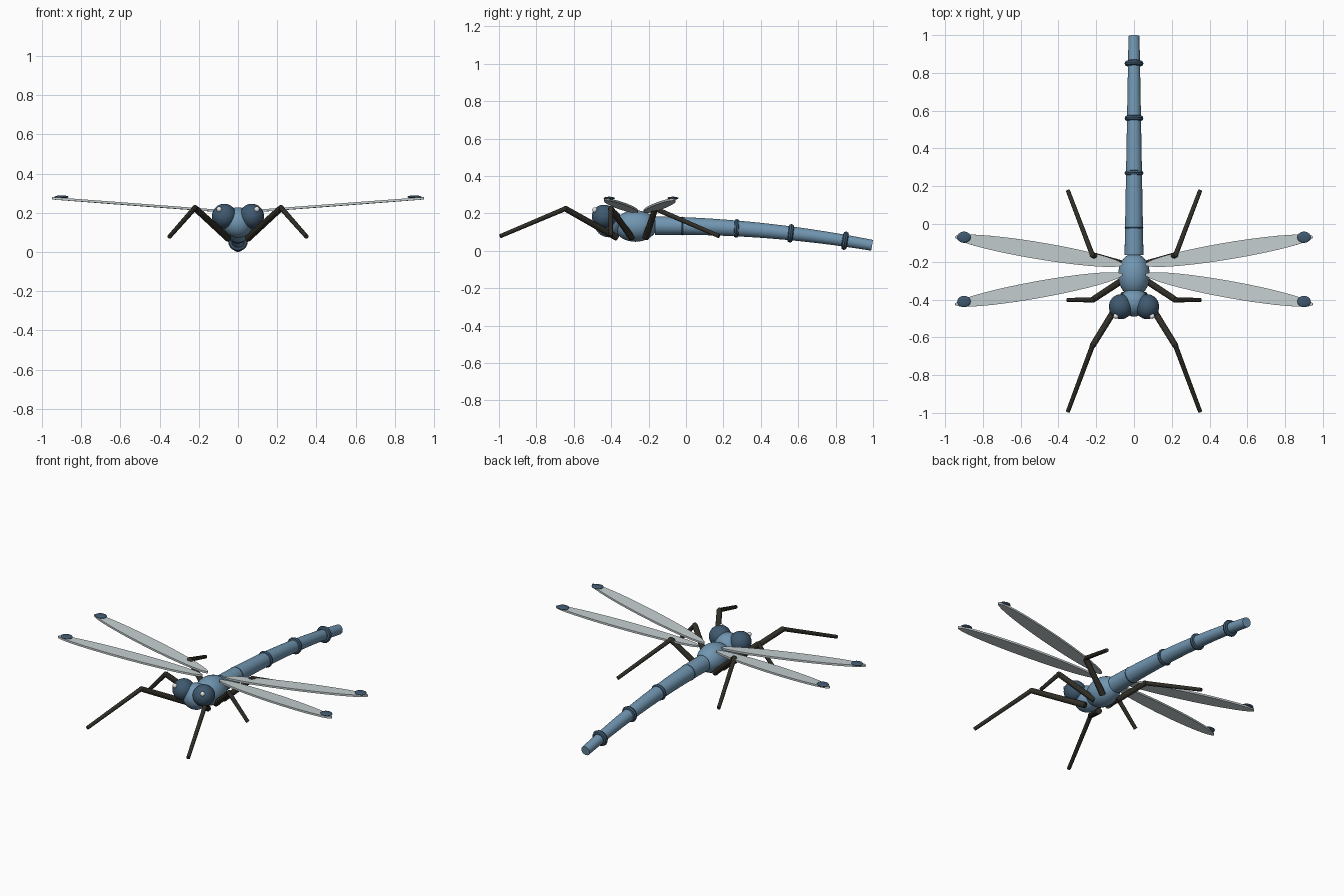
import bpy, bmesh, math
from mathutils import Vector, Matrix

if "Cube" in bpy.data.objects:
    bpy.data.objects.remove(bpy.data.objects["Cube"])


def material(name, rgb):
    m = bpy.data.materials.new(name)
    m.diffuse_color = (*rgb, 1)
    m.use_nodes = True
    m.node_tree.nodes["Principled BSDF"].inputs["Base Color"].default_value = m.diffuse_color
    return m


BLUE = material("body blue", (0.165, 0.305, 0.44))
DARK = material("dark blue", (0.05, 0.1, 0.16))
LEG = material("leg brown", (0.03, 0.027, 0.02))
WING = material("wing grey", (0.56, 0.62, 0.63))
WHITE = material("eye glint white", (0.85, 0.87, 0.88))


def finish(name, bm, mat):
    bmesh.ops.recalc_face_normals(bm, faces=bm.faces)
    me = bpy.data.meshes.new(name)
    bm.to_mesh(me)
    bm.free()
    me.materials.append(mat)
    ob = bpy.data.objects.new(name, me)
    bpy.context.collection.objects.link(ob)
    bpy.ops.object.select_all(action='DESELECT')
    ob.select_set(True)
    bpy.context.view_layer.objects.active = ob
    bpy.ops.object.shade_smooth_by_angle(angle=math.radians(40))
    return ob


def ellipsoid(name, centre, size, mat, seg=32):
    bm = bmesh.new()
    bmesh.ops.create_uvsphere(bm, u_segments=seg, v_segments=seg // 2, radius=1,
                              matrix=Matrix.Translation(centre) @ Matrix.Diagonal((*size, 1)))
    return finish(name, bm, mat)


def frame(origin, direction):
    """Matrix whose z axis runs along direction."""
    rot = Vector(direction).to_track_quat('Z', 'Y').to_matrix().to_4x4()
    return Matrix.Translation(origin) @ rot


def rod(name, a, b, r1, r2, mat):
    a, b = Vector(a), Vector(b)
    bm = bmesh.new()
    bmesh.ops.create_cone(bm, cap_ends=True, segments=12, radius1=r1, radius2=r2,
                          depth=(b - a).length, matrix=frame((a + b) / 2, b - a))
    return finish(name, bm, mat)


def loft(name, rings, mat, closed=False):
    """Skin a list of equal-length point rings; cap the ends unless closed."""
    bm = bmesh.new()
    vs = [[bm.verts.new(p) for p in ring] for ring in rings]
    n, m = len(vs), len(vs[0])
    for i in range(n if closed else n - 1):
        p, q = vs[i], vs[(i + 1) % n]
        for j in range(m):
            bm.faces.new((p[j], p[(j + 1) % m], q[(j + 1) % m], q[j]))
    if not closed:
        bm.faces.new(vs[0])
        bm.faces.new(vs[-1])
    return finish(name, bm, mat)


def circle(mtx, r, z=0.0, n=24):
    return [mtx @ Vector((r * math.cos(2 * math.pi * k / n),
                          r * math.sin(2 * math.pi * k / n), z)) for k in range(n)]


# abdomen: drooping tapered tube
Y0, Y1 = -0.165, 0.995


def abdomen_frame(y):
    t = y - Y0
    return frame((0, y, 0.134 - 0.078 * t * t), (0, 1, -0.156 * t))


tube = []
for i in range(25):
    y = Y0 + (Y1 - Y0) * i / 24
    tube.append(circle(abdomen_frame(y), 0.05 - 0.018 * (y - Y0)))
loft("abdomen", tube, BLUE)

# raised bands around the abdomen
for i in range(4):
    f = abdomen_frame(-0.02 + 0.29 * i)
    band = []
    for k in range(8):
        a = 2 * math.pi * k / 8
        band.append(circle(f, 0.035 + 0.015 * math.cos(a), 0.015 * math.sin(a)))
    loft(f"abdomen_band_{i + 1}", band, DARK, closed=True)

# thorax and head
ellipsoid("thorax", (0, -0.27, 0.132), (0.084, 0.115, 0.084), BLUE)
ellipsoid("head", (0, -0.415, 0.15), (0.078, 0.075, 0.078), BLUE)

LEGS = {  # hip, knee and foot on the right-hand side
    "front": ((0.05, -0.37, 0.07), (0.22, -0.645, 0.225), (0.35, -0.993, 0.078)),
    "middle": ((0.05, -0.29, 0.07), (0.22, -0.402, 0.225), (0.35, -0.402, 0.078)),
    "rear": ((0.05, -0.215, 0.07), (0.22, -0.165, 0.225), (0.35, 0.177, 0.078)),
}
WINGS = {  # root, tip and tip-spot position
    "front": ((0.06, -0.267, 0.207), (0.948, -0.426, 0.274), (0.9, -0.41, 0.281)),
    "hind": ((0.06, -0.215, 0.207), (0.948, -0.068, 0.274), (0.9, -0.07, 0.281)),
}

for s, side in ((-1, "left"), (1, "right")):
    def mir(p):
        return Vector((s * p[0], p[1], p[2]))

    # eyes with a small glint
    ellipsoid(f"eye_{side}", mir((0.07, -0.438, 0.183)), (0.063, 0.066, 0.063), DARK)
    ellipsoid(f"eye_glint_{side}", mir((0.096, -0.488, 0.218)), (0.014,) * 3, WHITE, 16)

    # legs: thigh, knee joint and shin
    for name, pts in LEGS.items():
        hip, knee, foot = map(mir, pts)
        rod(f"{name}_thigh_{side}", hip, knee, 0.018, 0.016, LEG)
        ellipsoid(f"{name}_knee_{side}", knee, (0.0145,) * 3, LEG, 12)
        rod(f"{name}_shin_{side}", knee, foot, 0.013, 0.011, LEG)

    # wings: thin elliptical blades with a spot at the tip
    for name, pts in WINGS.items():
        root, tip, spot = map(mir, pts)
        x = (tip - root).normalized()
        y = Vector((0, 0, 1)).cross(x).normalized()
        z = x.cross(y)
        mtx = Matrix((x, y, z)).transposed().to_4x4()
        mtx.translation = (root + tip) / 2
        mtx = mtx @ Matrix.Diagonal(((tip - root).length / 2, 0.045, 1, 1))
        bm = bmesh.new()
        bmesh.ops.create_cone(bm, cap_ends=True, segments=40, radius1=1, radius2=1,
                              depth=0.012, matrix=mtx)
        finish(f"{name}_wing_{side}", bm, WING)
        ellipsoid(f"{name}_wing_spot_{side}", spot, (0.036, 0.03, 0.008), DARK, 20)
